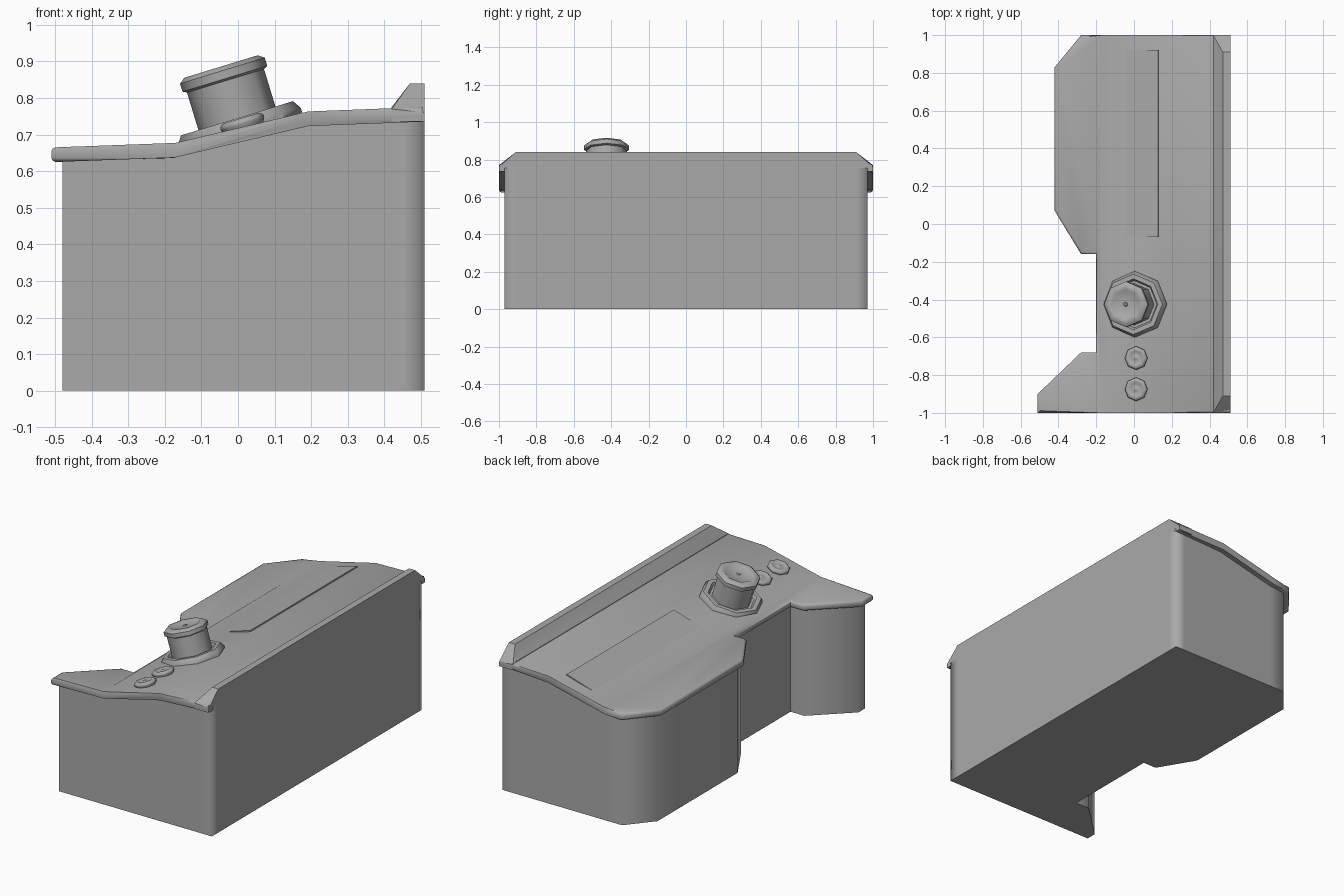
import bpy, bmesh, math
from mathutils import Matrix, Vector

cube = bpy.data.objects.get("Cube")
if cube:
    bpy.data.objects.remove(cube, do_unlink=True)

grey = bpy.data.materials.new("casing grey")
grey.use_nodes = True
colour = (0.4, 0.4, 0.4, 1)
grey.diffuse_color = colour
grey.node_tree.nodes["Principled BSDF"].inputs["Base Color"].default_value = colour

# Console surface: low shelf, slope, high shelf
LOW_X, HIGH_X, LOW_Z, HIGH_Z = -0.17, 0.19, 0.665, 0.775
TILT = math.atan2(HIGH_Z - LOW_Z, HIGH_X - LOW_X)


def surface(x):
    t = min(1, max(0, (x - LOW_X) / (HIGH_X - LOW_X)))
    return LOW_Z + t * (HIGH_Z - LOW_Z)


def on_slope(x, y):
    return Matrix.Translation((x, y, surface(x))) @ Matrix.Rotation(-TILT, 4, 'Y')


def finish(name, bm, angle=None):
    bmesh.ops.recalc_face_normals(bm, faces=bm.faces)
    mesh = bpy.data.meshes.new(name)
    bm.to_mesh(mesh)
    bm.free()
    mesh.materials.append(grey)
    ob = bpy.data.objects.new(name, mesh)
    bpy.context.collection.objects.link(ob)
    if angle:
        bpy.ops.object.select_all(action='DESELECT')
        ob.select_set(True)
        bpy.context.view_layer.objects.active = ob
        bpy.ops.object.shade_smooth_by_angle(angle=math.radians(angle))
    return ob


def slab(outline, bottom, top):
    """Extrude an outline, cut it at the bends and drape it with height rules."""
    bm = bmesh.new()
    base = bm.faces.new([bm.verts.new((x, y, 0)) for x, y in outline])
    up = bmesh.ops.extrude_face_region(bm, geom=[base])["geom"]
    for v in up:
        if isinstance(v, bmesh.types.BMVert):
            v.co.z = 1
    for x in (LOW_X, HIGH_X):
        bmesh.ops.bisect_plane(bm, geom=bm.verts[:] + bm.edges[:] + bm.faces[:],
                               plane_co=(x, 0, 0), plane_no=(1, 0, 0))
    for v in bm.verts:
        v.co.z = top(v.co.x) if v.co.z > 0.5 else bottom(v.co.x)
    return bm


def turned(name, profile, matrix, angle=50):
    """Eight-sided turned part from (radius, height) points."""
    bm = bmesh.new()
    rings = []
    for r, h in profile:
        rings.append([bm.verts.new((r * math.cos(i * math.pi / 4),
                                    r * math.sin(i * math.pi / 4), h)) for i in range(8)])
    for a, b in zip(rings, rings[1:]):
        for i in range(8):
            j = (i + 1) % 8
            bm.faces.new((a[i], a[j], b[j], b[i]))
    bm.faces.new(rings[0])
    bm.faces.new(rings[-1])
    bm.transform(matrix)
    return finish(name, bm, angle)


# Cabinet body, flush with the lid on one long side
body_outline = [(-0.48, -0.97), (0.45, -0.97), (0.51, -0.97), (0.51, -0.91),
                (0.51, 0.91), (0.51, 0.97), (0.45, 0.97), (-0.265, 0.97),
                (-0.39, 0.82), (-0.39, 0.08), (-0.265, -0.13), (-0.18, -0.13),
                (-0.18, -0.71), (-0.27, -0.71), (-0.48, -0.91)]
bm = slab(body_outline, lambda x: 0, lambda x: surface(x) - 0.02)
bmesh.ops.recalc_face_normals(bm, faces=bm.faces)
for f in bm.faces:
    f.smooth = True
for e in bm.edges:
    a, b = e.verts
    upright = abs(a.co.z - b.co.z) > 0.3
    soft = upright and (a.co.x > 0.5 or e.calc_face_angle(0) < math.radians(65))
    flat = e.calc_face_angle(0) < 0.4
    e.smooth = soft or flat
finish("cabinet_body", bm)

# Overhanging console lid with rounded rim
lid_outline = [(-0.51, -1), (0.505, -1), (0.505, 1), (-0.28, 1), (-0.42, 0.83),
               (-0.42, 0.07), (-0.28, -0.16), (-0.2, -0.16), (-0.2, -0.68),
               (-0.28, -0.68), (-0.51, -0.9)]
bm = slab(lid_outline, lambda x: surface(x) - 0.04, surface)
rim = [e for e in bm.edges if e.calc_face_angle(0) > 1.2
       and abs(e.verts[0].co.z - e.verts[1].co.z) < 0.2
       and min(v.co.x for v in e.verts) < 0.5
       and abs((e.verts[0].co - e.verts[1].co).normalized().z) < 0.9]
bmesh.ops.bevel(bm, geom=rim, offset=0.012, segments=2, affect='EDGES', profile=0.5)
finish("console_lid", bm, 50)

# Raised ridge along the long side, chamfered at both ends
bm = bmesh.new()
for s in (-1, 1):
    for x, y, z in ((0.42, 1, 0.735), (0.51, 1, 0.735), (0.42, 1, 0.77), (0.51, 1, 0.76),
                    (0.42, 0.97, 0.775), (0.47, 0.91, 0.84), (0.51, 0.91, 0.84)):
        bm.verts.new((x, s * y, z))
bmesh.ops.convex_hull(bm, input=bm.verts)
bmesh.ops.dissolve_limit(bm, angle_limit=0.02, verts=bm.verts, edges=bm.edges)
finish("side_ridge", bm, 30)

# Display panel lying on the slope
bm = bmesh.new()
bmesh.ops.create_cube(bm, size=1)
bm.transform(on_slope(0, 0.425) @ Matrix.Diagonal((0.27, 0.99, 0.007, 1)))
finish("display_panel", bm)

# Control knob: collar, stem and dished cap
knob = on_slope(0.005, -0.425)
turned("knob_collar", [(0.175, -0.01), (0.175, 0.004), (0.16, 0.027), (0.135, 0.027),
                       (0.125, 0.012)], knob, 40)
turned("knob_stem", [(0.11, 0), (0.11, 0.15)], knob)
turned("knob_cap", [(0.11, 0.134), (0.121, 0.14), (0.121, 0.163), (0.105, 0.175),
                    (0.085, 0.175), (0.075, 0.168), (0.012, 0.168), (0.008, 0.172)], knob, 46)

# Two push buttons in front of the knob
for name, y in (("rear_button", -0.71), ("front_button", -0.875)):
    turned(name, [(0.055, -0.005), (0.062, 0.008), (0.062, 0.016), (0.052, 0.024),
                  (0.042, 0.024), (0.036, 0.02), (0.01, 0.02), (0.006, 0.024)],
           on_slope(0.015, y), 50)
